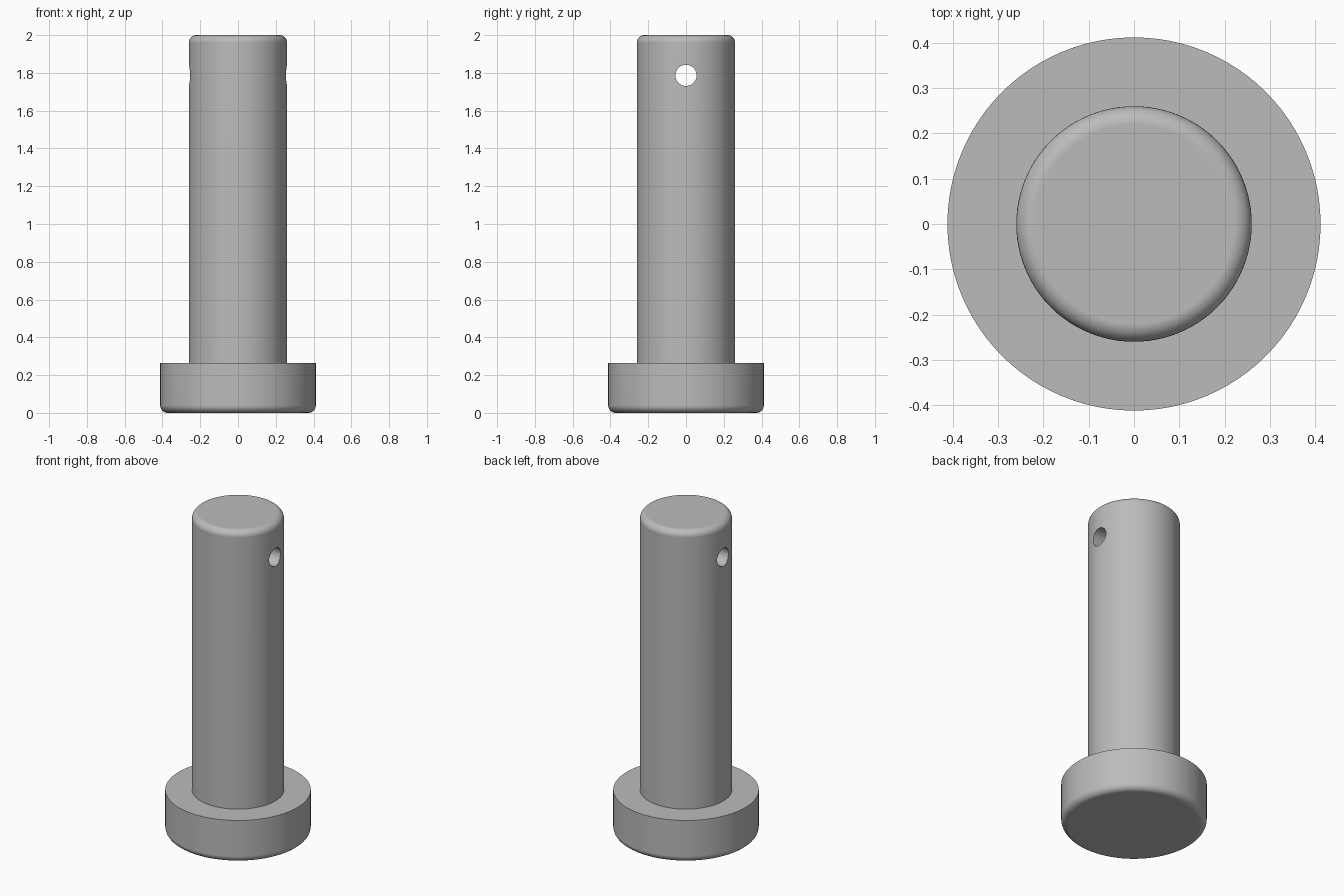
import bpy
import bmesh
from math import sin, cos, pi, radians
from mathutils import Matrix, Vector

cube = bpy.data.objects.get("Cube")
if cube:
    bpy.data.objects.remove(cube, do_unlink=True)

HEAD_R, HEAD_H = 0.412, 0.265
SHAFT_R, TOP = 0.26, 2.0
FILLET = 0.04
HOLE_R, HOLE_Z = 0.056, 1.787
SIDES = 96

steel = bpy.data.materials.new("steel grey")
steel.use_nodes = True
steel.diffuse_color = (0.5, 0.5, 0.5, 1)
steel.node_tree.nodes["Principled BSDF"].inputs["Base Color"].default_value = (0.5, 0.5, 0.5, 1)


def fillet(r, z, start, steps=8):
    """Quarter-round points around a centre at radius r and height z."""
    return [(r + FILLET * cos(start + i * pi / 2 / steps),
             z + FILLET * sin(start + i * pi / 2 / steps)) for i in range(steps + 1)]


def make_object(name, bm):
    bmesh.ops.recalc_face_normals(bm, faces=bm.faces)
    mesh = bpy.data.meshes.new(name)
    bm.to_mesh(mesh)
    bm.free()
    mesh.materials.append(steel)
    obj = bpy.data.objects.new(name, mesh)
    bpy.context.collection.objects.link(obj)
    return obj


# Pin body: rounded head underside, flat shoulder, shaft with rounded tip
profile = fillet(HEAD_R - FILLET, FILLET, -pi / 2)
profile += [(HEAD_R, HEAD_H), (SHAFT_R, HEAD_H)]
profile += fillet(SHAFT_R - FILLET, TOP - FILLET, 0)
bm = bmesh.new()
rings = [[bm.verts.new((r * cos(2 * pi * i / SIDES), r * sin(2 * pi * i / SIDES), z))
          for i in range(SIDES)] for r, z in profile]
for low, high in zip(rings, rings[1:]):
    for i in range(SIDES):
        j = (i + 1) % SIDES
        bm.faces.new((low[i], low[j], high[j], high[i]))
bm.faces.new(rings[0][::-1])
bm.faces.new(rings[-1])
pin = make_object("clevis_pin", bm)

# Cross hole through the shaft, left to right
bm = bmesh.new()
bmesh.ops.create_cone(bm, cap_ends=True, segments=48, radius1=HOLE_R, radius2=HOLE_R, depth=1,
                      matrix=Matrix.Translation(Vector((0, 0, HOLE_Z))) @ Matrix.Rotation(pi / 2, 4, "Y"))
cutter = make_object("hole_cutter", bm)
cutter.hide_render = True

bpy.ops.object.select_all(action="DESELECT")
pin.select_set(True)
bpy.context.view_layer.objects.active = pin
cut = pin.modifiers.new("cross_hole", "BOOLEAN")
cut.operation = "DIFFERENCE"
cut.solver = "EXACT"
cut.object = cutter
bpy.ops.object.modifier_apply(modifier=cut.name)
bpy.data.objects.remove(cutter, do_unlink=True)

# Smooth walls, crisp shoulder and hole rims, flat caps
bpy.ops.object.shade_smooth_by_angle(angle=radians(30))
weighted = pin.modifiers.new("flat_caps", "WEIGHTED_NORMAL")
weighted.keep_sharp = True
